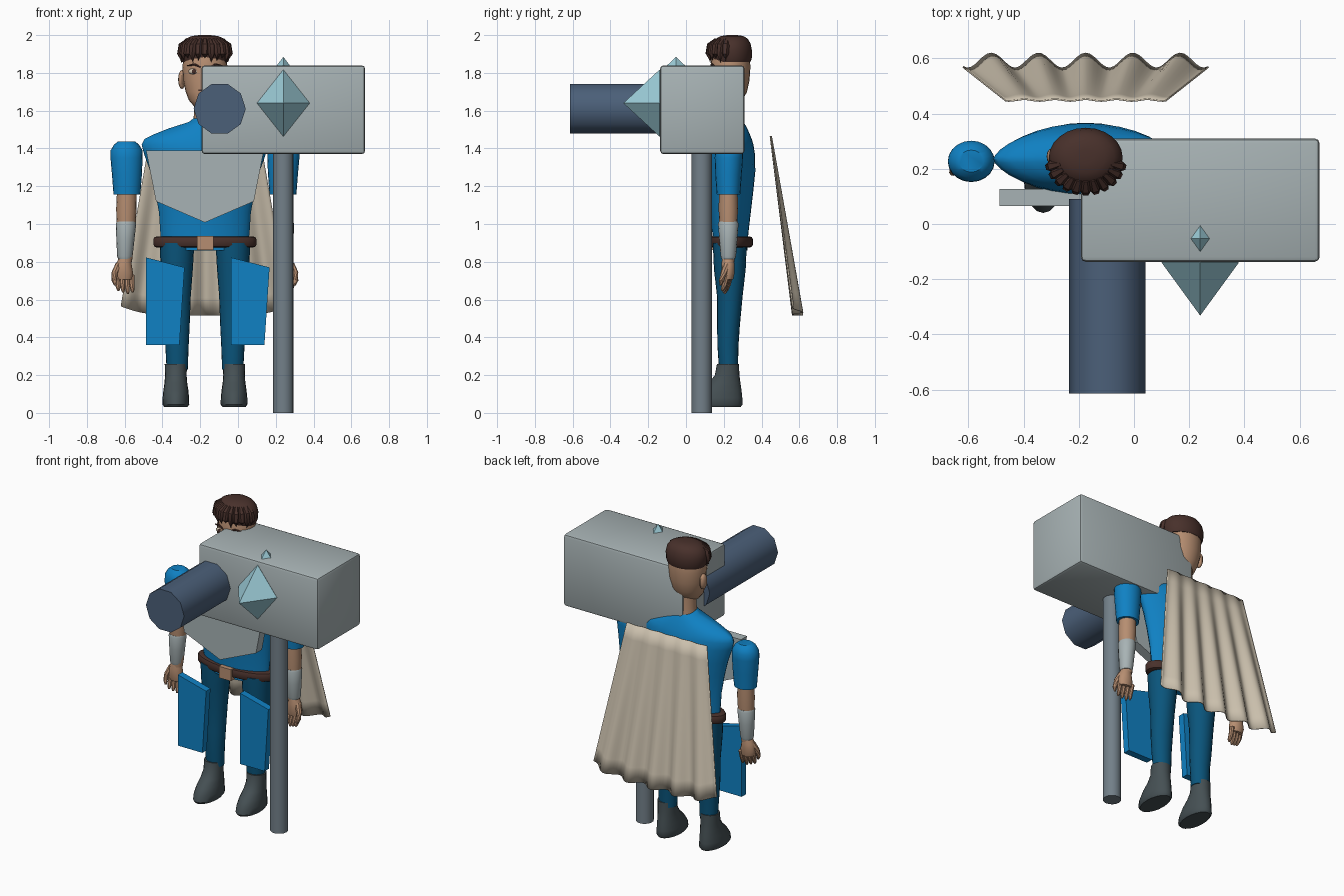
import bpy, bmesh, math
from mathutils import Vector

if "Cube" in bpy.data.objects:
    bpy.data.objects.remove(bpy.data.objects["Cube"])

CX, CY = -0.175, 0.235     # body axis


def mat(name, r, g, b):
    m = bpy.data.materials.new(name)
    m.diffuse_color = (r, g, b, 1)
    m.use_nodes = True
    m.node_tree.nodes["Principled BSDF"].inputs["Base Color"].default_value = m.diffuse_color
    return m


STONE = mat("light_grey", .39, .45, .46)
STEEL = mat("slate_blue", .07, .115, .19)
SHAFT = mat("shaft_grey", .17, .215, .25)
CRYSTAL = mat("pale_cyan", .33, .60, .68)
SHIRT = mat("bright_blue", .005, .22, .55)
TROUSER = mat("deep_blue", .003, .09, .20)
SKIN = mat("skin", .47, .27, .165)
BROWN = mat("dark_brown", .065, .03, .024)
BOOT = mat("boot_grey", .06, .08, .088)
CLOTH = mat("beige", .60, .53, .42)


def finish(name, bm, m, smooth=True):
    bmesh.ops.recalc_face_normals(bm, faces=bm.faces)
    me = bpy.data.meshes.new(name)
    bm.to_mesh(me)
    bm.free()
    me.materials.append(m)
    ob = bpy.data.objects.new(name, me)
    bpy.context.collection.objects.link(ob)
    if smooth:
        bpy.ops.object.select_all(action='DESELECT')
        bpy.context.view_layer.objects.active = ob
        ob.select_set(True)
        bpy.ops.object.shade_smooth_by_angle(angle=math.radians(40))
    return ob


def bridge(bm, rings):
    for a, b in zip(rings, rings[1:]):
        n = len(a)
        for i in range(n):
            bm.faces.new((a[i], a[(i + 1) % n], b[(i + 1) % n], b[i]))
    bm.faces.new(rings[0][::-1])
    bm.faces.new(rings[-1])


def loft(name, rings, m, n=20, p=1.0):
    """Stack of rings (x, y, z, rx, ry); p > 1 pinches the sides."""
    bm, rows = bmesh.new(), []
    for x, y, z, rx, ry in rings:
        row = []
        for i in range(n):
            a = 2 * math.pi * i / n
            s = math.sin(a)
            row.append(bm.verts.new((x + rx * math.cos(a), y + ry * math.copysign(abs(s) ** p, s), z)))
        rows.append(row)
    bridge(bm, rows)
    return finish(name, bm, m)


def tube(name, pts, radii, m, n=8):
    """Round tube through points."""
    bm, rows = bmesh.new(), []
    pts = [Vector(q) for q in pts]
    for k, (c, r) in enumerate(zip(pts, radii)):
        d = pts[min(k + 1, len(pts) - 1)] - pts[max(k - 1, 0)]
        q = d.to_track_quat('Z', 'Y')
        rows.append([bm.verts.new(c + q @ Vector((r * math.cos(2 * math.pi * i / n),
                                                  r * math.sin(2 * math.pi * i / n), 0))) for i in range(n)])
    bridge(bm, rows)
    return finish(name, bm, m)


def plate(name, outline, y0, y1, m, bevel=0.0):
    """Front outline (x, z) extruded from y0 to y1."""
    bm = bmesh.new()
    bridge(bm, [[bm.verts.new((x, y, z)) for x, z in outline] for y in (y0, y1)])
    if bevel:
        bmesh.ops.bevel(bm, geom=bm.edges[:], offset=bevel, segments=2, affect='EDGES', profile=0.5)
    return finish(name, bm, m, bool(bevel))


def box(x0, x1, z0, z1):
    return [(x0, z0), (x1, z0), (x1, z1), (x0, z1)]


def ball(name, c, r, m, seg=16):
    bm = bmesh.new()
    bmesh.ops.create_uvsphere(bm, u_segments=seg, v_segments=seg // 2 + 2, radius=1)
    for v in bm.verts:
        v.co = Vector(c) + Vector([v.co[i] * r[i] for i in range(3)])
    return finish(name, bm, m)


def gem(name, c, r):
    bm = bmesh.new()
    v = [bm.verts.new([c[j] + (s * r[j] if i == j else 0) for j in range(3)])
         for i in range(3) for s in (-1, 1)]
    for i in (0, 1):
        for j in (2, 3):
            for k in (4, 5):
                bm.faces.new((v[i], v[j], v[k]))
    finish(name, bm, CRYSTAL, False)


# Giant hammer
plate("hammer_head", box(-.193, .673, 1.37, 1.84), -.137, .31, STONE, .018)
tube("hammer_spike", [(-.097, .09, 1.61), (-.097, -.615, 1.61)], [.138, .138], STEEL, 10)
tube("hammer_handle", [(.24, .083, 0), (.24, .083, 1.45)], [.054, .054], SHAFT, 16)
gem("front_crystal", (.24, -.14, 1.64), (.14, .192, .177))
gem("top_crystal", (.24, -.053, 1.84), (.034, .047, .045))

# Torso, pinched towards the shoulders
loft("torso", [(CX, CY, z, rx, ry) for z, rx, ry in (
    (.86, .225, .09), (.95, .236, .095), (1.06, .243, .108), (1.18, .265, .122), (1.28, .29, .132),
    (1.37, .322, .13), (1.42, .335, .122), (1.45, .32, .113), (1.475, .27, .103), (1.505, .195, .09),
    (1.54, .085, .07), (1.56, .06, .055))], SHIRT, 32, 1.3)
loft("belt", [(CX, .24, z, .273 - d, .115 - d) for z, d in (
    (.875, .02), (.88, .006), (.892, 0), (.918, 0), (.93, .006), (.935, .02))], BROWN, 32)
plate("belt_buckle", box(-.217, -.13, .862, .937), .112, .15, SKIN)
plate("breastplate", [(-.487, 1.39), (-.434, 1.12), (CX, 1.008), (.084, 1.12), (.137, 1.39)],
      .065, .127, STONE)

# Hanging thigh plates
for dx in (0, .45):
    plate("thigh_plate", [(-.487 + dx, .36), (-.31 + dx, .36), (-.283 + dx, .77), (-.487 + dx, .823)],
          .075, .12, SHIRT)

# Legs, boots and arms on both sides
for s in (-1, 1):
    def X(d):
        return CX + s * d
    loft("leg", [(X(d), y, z, rx, ry) for d, y, z, rx, ry in (
        (.147, .225, .23, .056, .05), (.148, .222, .36, .062, .056), (.15, .225, .46, .069, .06),
        (.15, .232, .62, .075, .068), (.149, .232, .76, .085, .084), (.148, .232, .9, .092, .09))], TROUSER)
    loft("boot", [(X(.154), y, z, rx, ry) for y, z, rx, ry in (
        (.17, .032, .062, .12), (.17, .045, .071, .13), (.173, .08, .07, .125), (.186, .12, .066, .108),
        (.205, .16, .06, .083), (.218, .2, .057, .065), (.222, .26, .059, .058))], BOOT)
    loft("sleeve", [(X(d), y, z, rx, ry) for d, y, z, rx, ry in (
        (.413, .225, 1.155, .071, .062), (.413, .225, 1.26, .079, .07), (.415, .227, 1.35, .085, .075),
        (.415, .228, 1.39, .084, .074), (.415, .228, 1.42, .066, .06), (.415, .228, 1.437, .045, .04))], SHIRT)
    loft("forearm", [(X(d), .224, z, rx, rx * .95) for d, z, rx in (
        (.42, .8, .034), (.418, .95, .048), (.416, 1.08, .054), (.414, 1.17, .052))], SKIN, 16)
    loft("wrist_cuff", [(X(d), .224, z, rx, rx) for d, z, rx in (
        (.424, .815, .036), (.424, .83, .041), (.421, .92, .048), (.418, 1.0, .054), (.417, 1.012, .05))],
        STONE, 16)
    loft("palm", [(X(d), .222, z, rx, ry) for d, z, rx, ry in (
        (.424, .825, .03, .03), (.43, .785, .042, .036), (.43, .74, .05, .036), (.428, .705, .042, .028))],
        SKIN, 14)
    for i in range(4):
        d = .387 + .025 * i
        y = .235 - .006 * i
        low = .63 + .008 * abs(i - 1)
        tube("finger", [(X(d), y, .73), (X(d), y - .012, .68), (X(d - .003), y - .022, low + .012),
                        (X(d - .004), y - .026, low)], [.015, .014, .011, .005], SKIN)
    tube("thumb", [(X(.455), .215, .785), (X(.478), .2, .74), (X(.481), .188, .7), (X(.475), .182, .675)],
         [.02, .017, .014, .006], SKIN)

# Neck and head
loft("neck", [(CX, y, z, r, r) for y, z, r in ((.24, 1.5, .07), (.242, 1.58, .058), (.242, 1.7, .058))],
     SKIN)
loft("head", [(CX, y, z, rx, ry) for y, z, rx, ry in (
    (.2, 1.605, .03, .045), (.205, 1.62, .055, .065), (.215, 1.655, .085, .085), (.225, 1.7, .102, .098),
    (.232, 1.76, .115, .104), (.235, 1.83, .119, .106), (.237, 1.9, .113, .1), (.24, 1.95, .08, .08))],
    SKIN, 24)
tube("nose", [(CX, .135, 1.8), (CX, .118, 1.755), (CX, .12, 1.735), (CX, .14, 1.73)],
     [.008, .014, .016, .008], SKIN)
plate("mouth", box(-.21, -.14, 1.703, 1.711), .124, .133, BROWN)
for s in (-1, 1):
    x = CX + s * .058
    ball("ear", (CX + s * .122, .245, 1.765), (.02, .03, .05), SKIN, 12)
    ball("eye_white", (x, .147, 1.808), (.03, .012, .016), CLOTH, 12)
    ball("iris", (x, .137, 1.808), (.012, .006, .013), BROWN, 10)
    tube("eyebrow", [(x - s * .035, .132, 1.83), (x, .136, 1.845), (x + s * .035, .15, 1.838)],
         [.005, .007, .003], BROWN, 6)

# Hair cap and fringe locks
loft("hair", [(CX, y, z, rx, ry) for y, z, rx, ry in (
    (.243, 1.858, .122, .098), (.242, 1.875, .129, .106), (.24, 1.92, .134, .109), (.24, 1.955, .126, .102),
    (.242, 1.98, .104, .085), (.244, 1.995, .07, .06), (.245, 2.0, .03, .025))], BROWN, 24)
for i in range(11):
    a = math.radians(195 + 15 * i)
    c, sn = math.cos(a), math.sin(a)
    low = 1.855 + .012 * (i % 3)
    tube("fringe_lock", [(CX + r * c, .24 + .9 * r * sn, z) for r, z in (
        (.09, 1.975), (.125, 1.945), (.135, 1.9), (.128, low))], [.012, .021, .018, .003], BROWN, 6)

# Pleated cape, flaring and sagging towards the hem
bm = bmesh.new()
NU, NV = 60, 10
grid = []
for j in range(NV + 1):
    t = j / NV
    row = []
    for i in range(NU + 1):
        u = 2 * i / NU - 1
        wave = math.cos(u * 5.2 * math.pi)
        x = CX + u * (.29 + .155 * t)
        y = .449 + .142 * t + (.003 + .024 * t) * wave
        z = 1.465 - t * (.95 - .05 * u ** 4)
        row.append(bm.verts.new((x, y, z)))
    grid.append(row)
for a, b in zip(grid, grid[1:]):
    for i in range(NU):
        bm.faces.new((a[i], a[i + 1], b[i + 1], b[i]))
cape = finish("cape", bm, CLOTH)
mod = cape.modifiers.new("thickness", 'SOLIDIFY')
mod.thickness = .006
mod.offset = 0
